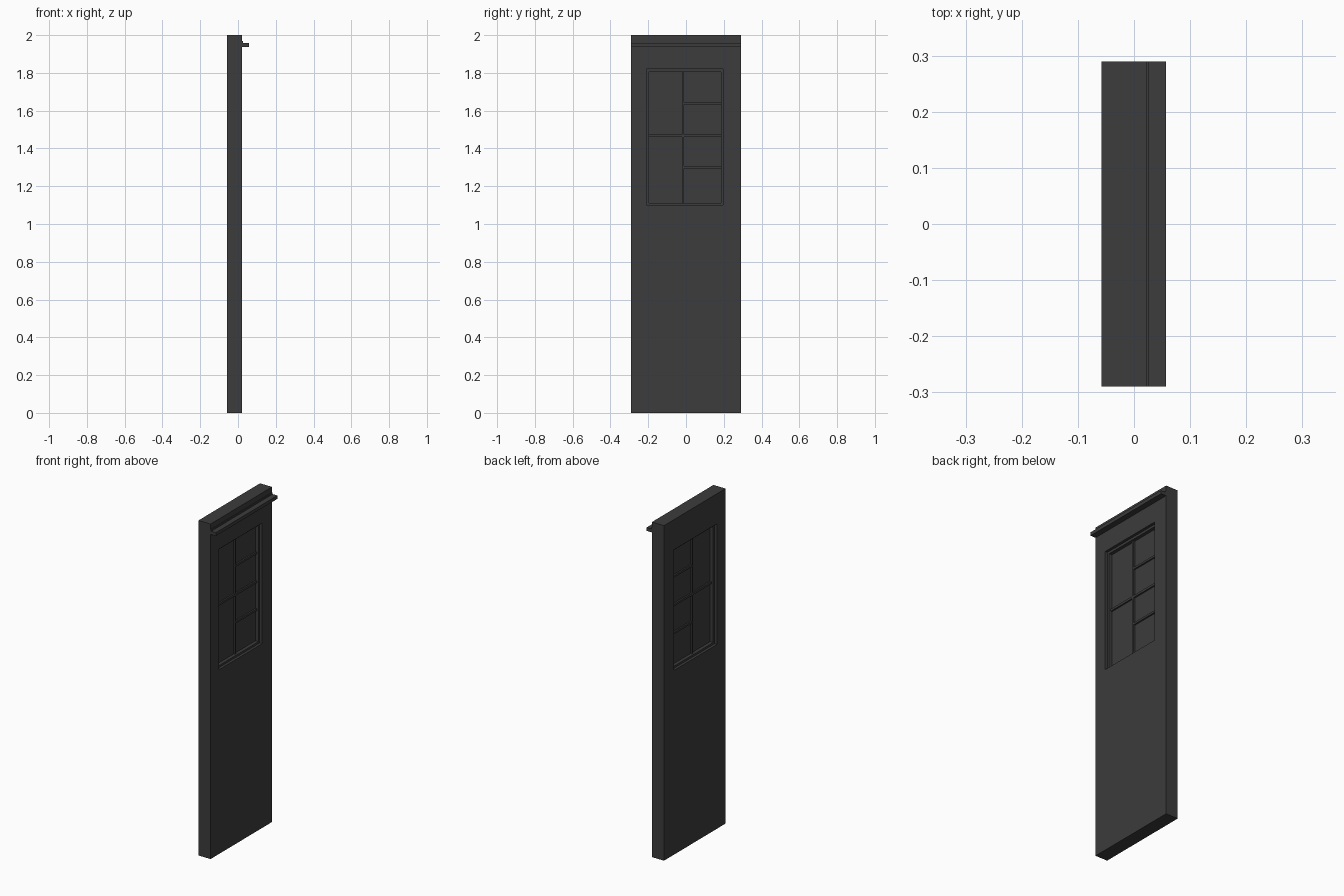
import bpy, bmesh

if "Cube" in bpy.data.objects:
    bpy.data.objects.remove(bpy.data.objects["Cube"])

dark = bpy.data.materials.new("dark_paint")
dark.diffuse_color = (0.045, 0.045, 0.045, 1)
dark.use_nodes = True
dark.node_tree.nodes["Principled BSDF"].inputs["Base Color"].default_value = dark.diffuse_color


def finish(name, bm):
    bmesh.ops.recalc_face_normals(bm, faces=bm.faces)
    mesh = bpy.data.meshes.new(name)
    bm.to_mesh(mesh)
    bm.free()
    mesh.materials.append(dark)
    obj = bpy.data.objects.new(name, mesh)
    bpy.context.collection.objects.link(obj)
    return obj


def box(name, x, y, z):
    bm = bmesh.new()
    bmesh.ops.create_cube(bm, size=1)
    for v in bm.verts:
        v.co = [lo + (c + 0.5) * (hi - lo) for c, (lo, hi) in zip(v.co, (x, y, z))]
    return finish(name, bm)


def ring(name, x, outer, inner):
    """Rectangular slab with a rectangular opening; rects are (y0, y1, z0, z1)."""
    bm = bmesh.new()

    def loop(px, r):
        y0, y1, z0, z1 = r
        return [bm.verts.new((px, a, b)) for a, b in
                ((y0, z0), (y1, z0), (y1, z1), (y0, z1))]

    loops = [loop(x[0], outer), loop(x[1], outer), loop(x[1], inner), loop(x[0], inner)]
    for k in range(4):
        a, b = loops[k], loops[(k + 1) % 4]
        for i in range(4):
            j = (i + 1) % 4
            bm.faces.new((a[i], a[j], b[j], b[i]))
    return finish(name, bm)


# Door slab with window opening
opening = (-0.21, 0.195, 1.10, 1.82)
sight = (-0.197, 0.184, 1.112, 1.806)
ring("door_slab", (-0.058, 0.022), (-0.29, 0.29, 0, 2), opening)

# Stepped window frame, glazing and bars in the middle of the slab
ring("window_frame", (-0.042, 0.006), opening, sight)
box("window_panes", (-0.022, -0.014), sight[:2], sight[2:])
bar = (-0.031, -0.005)
box("upright_bar", bar, (-0.022, -0.010), sight[2:])
box("middle_bar", bar, sight[:2], (1.460, 1.473))
for z in (1.30, 1.638):
    box("side_bar", bar, (-0.010, sight[1]), (z - 0.006, z + 0.006))

# Drip ledge above the window, L-shaped in section
profile = [(0.022, 1.938), (0.057, 1.938), (0.057, 1.958),
           (0.026, 1.958), (0.026, 1.968), (0.022, 1.968)]
bm = bmesh.new()
face = bm.faces.new([bm.verts.new((x, -0.29, z)) for x, z in profile])
ext = bmesh.ops.extrude_face_region(bm, geom=[face], use_keep_orig=True)
for v in ext["geom"]:
    if isinstance(v, bmesh.types.BMVert):
        v.co.y = 0.29
finish("drip_ledge", bm)
